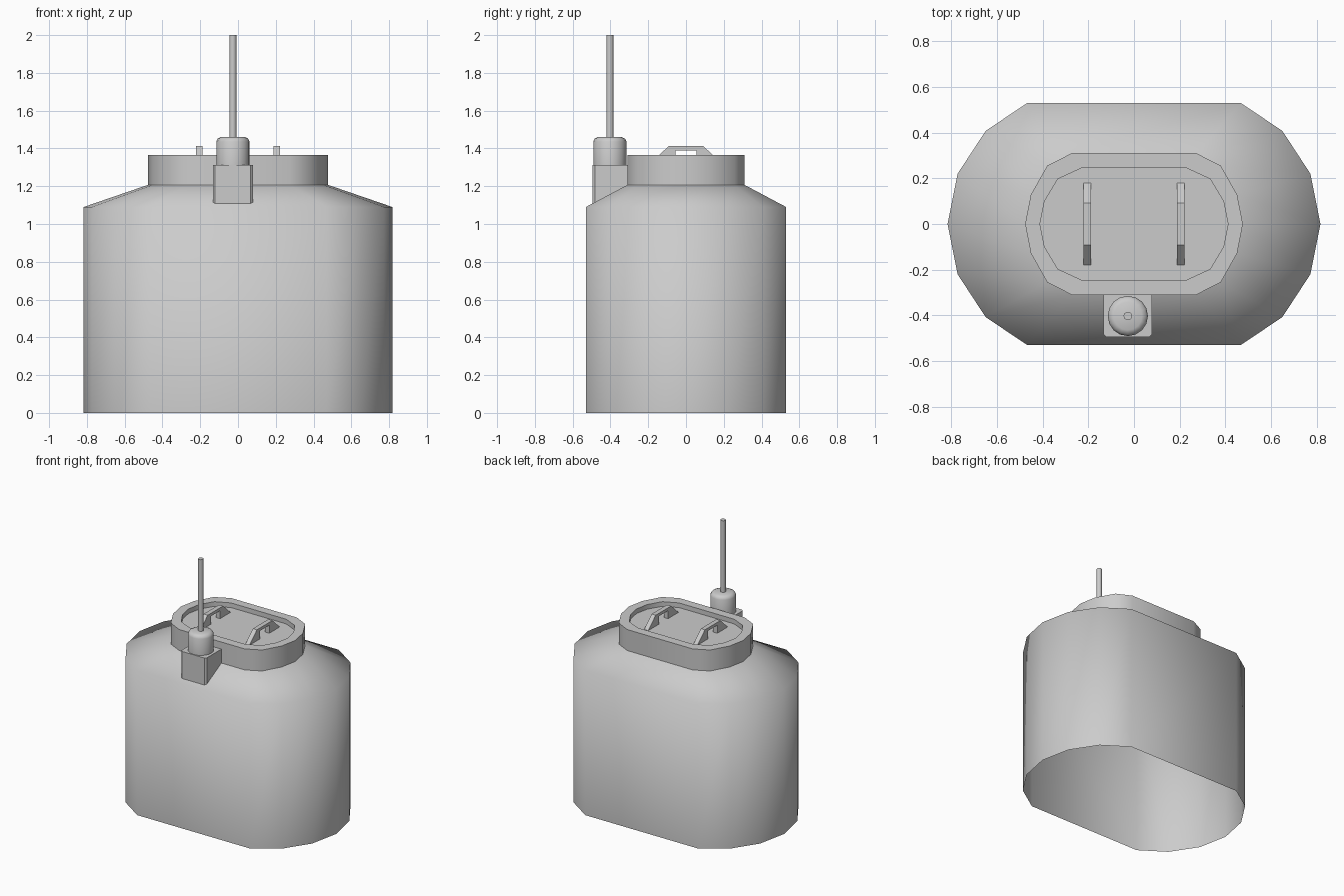
import bpy, bmesh, math

if "Cube" in bpy.data.objects:
    bpy.data.objects.remove(bpy.data.objects["Cube"])


def make_object(name, bm, angle=30):
    bmesh.ops.recalc_face_normals(bm, faces=bm.faces)
    me = bpy.data.meshes.new(name)
    bm.to_mesh(me)
    bm.free()
    ob = bpy.data.objects.new(name, me)
    bpy.context.collection.objects.link(ob)
    bpy.ops.object.select_all(action='DESELECT')
    ob.select_set(True)
    bpy.context.view_layer.objects.active = ob
    bpy.ops.object.shade_smooth_by_angle(angle=math.radians(angle))
    return ob


def oval(quarter):
    """Mirror a quarter outline (from the +x tip to the +y edge) to a full loop."""
    half = quarter + [(-x, y) for x, y in reversed(quarter)]
    return half + [(x, -y) for x, y in reversed(half[1:-1])]


def loft(bm, sections, cap=False):
    """Bridge a list of (outline, z) rings, optionally capping the last one."""
    rings = [[bm.verts.new((x, y, z)) for x, y in pts] for pts, z in sections]
    for a, b in zip(rings, rings[1:]):
        n = len(a)
        for i in range(n):
            j = (i + 1) % n
            bm.faces.new((a[i], a[j], b[j], b[i]))
    if cap:
        bm.faces.new(rings[-1])


def prism_x(bm, profile, x0, x1):
    """Extrude a (y, z) profile along x."""
    face = bm.faces.new([bm.verts.new((x0, y, z)) for y, z in profile])
    ext = bmesh.ops.extrude_face_region(bm, geom=[face], use_keep_orig=True)
    verts = [v for v in ext['geom'] if isinstance(v, bmesh.types.BMVert)]
    bmesh.ops.translate(bm, verts=verts, vec=(x1 - x0, 0, 0))


def circle(cx, cy, r, n):
    return [(cx + r * math.cos(2 * math.pi * i / n),
             cy + r * math.sin(2 * math.pi * i / n)) for i in range(n)]


wide = oval([(0.817, 0), (0.773, 0.22), (0.65, 0.408), (0.468, 0.53)])
neck = oval([(0.477, 0), (0.452, 0.128), (0.38, 0.256), (0.273, 0.31)])
inner = oval([(0.412, 0), (0.392, 0.1), (0.334, 0.197), (0.23, 0.245)])

# Tank shell with sloped shoulder, open underneath
bm = bmesh.new()
loft(bm, [(wide, 0), (wide, 1.09), (neck, 1.207)])
make_object("tank_body", bm, 180)

# Raised hatch rim with recessed lid
bm = bmesh.new()
loft(bm, [(neck, 1.207), (neck, 1.365), (inner, 1.365), (inner, 1.33)], cap=True)
make_object("hatch_rim", bm, 35)

# Two arched lid handles
arch = [(-0.18, 1.33), (-0.092, 1.412), (0.092, 1.412), (0.18, 1.33),
        (0.055, 1.33), (0.055, 1.39), (-0.055, 1.39), (-0.055, 1.33)]
for side, label in ((-1, "left"), (1, "right")):
    bm = bmesh.new()
    prism_x(bm, arch, side * 0.205 - 0.017, side * 0.205 + 0.017)
    make_object(f"{label}_handle", bm)

# Mounting block, its underside following the shoulder
bm = bmesh.new()
prism_x(bm, [(-0.495, 1.108), (-0.495, 1.312), (-0.305, 1.312), (-0.305, 1.205)],
        -0.133, 0.079)
corners = [e for e in bm.edges
           if all(abs(v.co.y + 0.495) < 1e-4 for v in e.verts)
           and abs(e.verts[0].co.z - e.verts[1].co.z) > 0.1]
bmesh.ops.bevel(bm, geom=corners, offset=0.012, segments=1, affect='EDGES')
make_object("aerial_block", bm)

# Round aerial base with rounded top
cx, cy = -0.027, -0.403
bm = bmesh.new()
loft(bm, [(circle(cx, cy, r, 16), z) for r, z in
          ((0.088, 1.31), (0.088, 1.436), (0.08, 1.452), (0.062, 1.461))], cap=True)
make_object("aerial_base", bm, 50)

# Thin aerial rod
bm = bmesh.new()
loft(bm, [(circle(cx, cy, 0.019, 10), z) for z in (1.46, 2.0)], cap=True)
make_object("aerial_rod", bm, 50)
